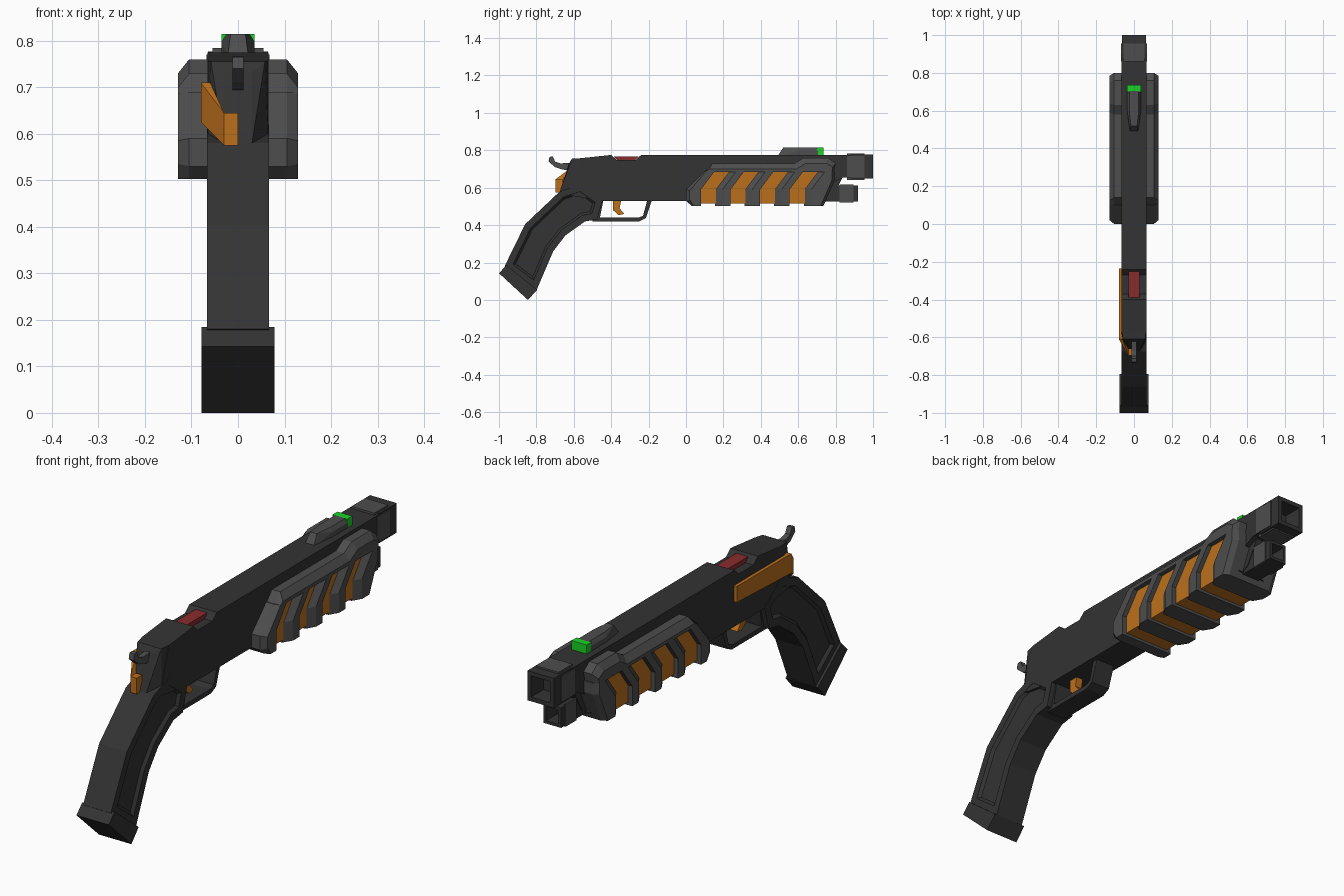
import bpy, bmesh
from mathutils import Vector

if "Cube" in bpy.data.objects:
    bpy.data.objects.remove(bpy.data.objects["Cube"])


def mat(name, col):
    m = bpy.data.materials.new(name)
    m.diffuse_color = (*col, 1)
    m.use_nodes = True
    m.node_tree.nodes["Principled BSDF"].inputs["Base Color"].default_value = m.diffuse_color
    return m


DARK = mat("dark_grey", (0.033, 0.033, 0.033))
GREY = mat("mid_grey", (0.075, 0.075, 0.075))
ORANGE = mat("orange", (0.5, 0.16, 0.012))
RED = mat("red", (0.25, 0.025, 0.025))
GREEN = mat("green", (0.01, 0.65, 0.02))


def finish(name, bm, m):
    bmesh.ops.recalc_face_normals(bm, faces=bm.faces[:])
    me = bpy.data.meshes.new(name)
    bm.to_mesh(me)
    bm.free()
    me.materials.append(m)
    ob = bpy.data.objects.new(name, me)
    bpy.context.collection.objects.link(ob)
    return ob


def layers(name, stack, m, insets=()):
    """Skin a stack of (x, side profile); optionally inset both end faces."""
    bm = bmesh.new()
    rings = [[bm.verts.new((x, y, z)) for y, z in poly] for x, poly in stack]
    n = len(rings[0])
    for a, b in zip(rings, rings[1:]):
        for i in range(n):
            j = (i + 1) % n
            bm.faces.new((a[i], a[j], b[j], b[i]))
    caps = [bm.faces.new(rings[0]), bm.faces.new(rings[-1])]
    bmesh.ops.recalc_face_normals(bm, faces=bm.faces[:])
    for t, d in insets:
        bmesh.ops.inset_individual(bm, faces=caps, thickness=t, depth=d, use_even_offset=True)
    return finish(name, bm, m)


def prism(name, poly, hw, m, insets=()):
    return layers(name, [(-hw, poly), (hw, poly)], m, insets)


def bevelled(name, mid, xm, outer, xo, m):
    return layers(name, [(-xo, outer), (-xm, mid), (xm, mid), (xo, outer)], m)


def hull(name, pts, m):
    bm = bmesh.new()
    vs = [bm.verts.new(p) for p in pts]
    bmesh.ops.convex_hull(bm, input=vs)
    bmesh.ops.dissolve_limit(bm, angle_limit=0.01, verts=bm.verts[:], edges=bm.edges[:])
    return finish(name, bm, m)


def box(x0, x1, y0, y1, z0, z1):
    return [(x, y, z) for x in (x0, x1) for y in (y0, y1) for z in (z0, z1)]


def tube_end(name, hw, y0, y1, z0, z1, wall, depth, m):
    """Box with a square bore in its muzzle face."""
    bm = bmesh.new()
    bmesh.ops.create_cube(bm, size=1)
    for v in bm.verts:
        v.co = Vector((v.co.x * 2 * hw, (y0 + y1) / 2 + v.co.y * (y1 - y0), (z0 + z1) / 2 + v.co.z * (z1 - z0)))
    bm.normal_update()
    f = [f for f in bm.faces if f.normal.y > 0.9]
    bmesh.ops.inset_individual(bm, faces=f, thickness=wall, depth=0)
    bmesh.ops.inset_individual(bm, faces=f, thickness=0.004, depth=-depth)
    return finish(name, bm, m)


# Main body with the notch for the indicator, and tapered tail
prism("body", [(-.63, .56), (-.44, .53), (.75, .53), (.75, .61), (.84, .655), (.90, .655), (.90, .775),
               (-.24, .775), (-.27, .748), (-.37, .748), (-.40, .775), (-.57, .757)], .066, DARK)
hull("body_tail", [(s * x, y, z) for s in (-1, 1) for x, y, z in
                   [(.066, -.56, .758), (.066, -.62, .56), (.058, -.61, .755), (.03, -.625, .73),
                    (.03, -.675, .58), (.066, -.50, .56)]], DARK)
hull("red_indicator", [(x, y, z) for x in (-.028, .028) for y, z in
                       [(-.388, .768), (-.252, .768), (-.275, .745), (-.365, .745)]], RED)

# Muzzles
tube_end("upper_barrel_tip", .064, .88, 1.0, .648, .777, .026, .08, DARK)
prism("upper_muzzle_collar", [(.86, .65), (.96, .65), (.96, .78), (.86, .78)], .062, GREY).hide_render = False
bpy.data.objects.remove(bpy.data.objects["upper_muzzle_collar"])
for nm, x0, x1, z0, z1 in (("top", -.055, .055, .77, .784), ("left", -.068, -.06, .655, .77),
                           ("right", .06, .068, .655, .77), ("bottom", -.055, .055, .642, .655)):
    hull("muzzle_collar_" + nm, box(x0, x1, .86, .955, z0, z1), GREY)
tube_end("lower_barrel", .042, .70, .92, .525, .612, .018, .07, DARK)
for s in (-1, 1):
    hull("lower_collar_plate", box(s * .040, s * .047, .82, .895, .522, .618), GREY)
hull("barrel_bridge", [(x, y, z) for x in (-.045, .045) for y, z in
                       [(.74, .53), (.74, .66), (.84, .66), (.82, .62), (.78, .55)]], DARK)

# Slotted fore grip: orange core, top rail, end pieces, slanted ribs
prism("foregrip_core", [(.04, .515), (.04, .60), (.13, .70), (.75, .70), (.70, .515)], .108, ORANGE)
bevelled("foregrip_top_rail",
         [(.10, .685), (.14, .73), (.58, .73), (.63, .76), (.76, .76), (.80, .73), (.79, .685)], .105,
         [(.10, .685), (.125, .70), (.59, .70), (.64, .73), (.75, .73), (.785, .71), (.78, .685)], .129, GREY)
bevelled("foregrip_rear",
         [(0, .53), (0, .59), (.10, .69), (.155, .69), (.08, .59), (.08, .503), (.03, .503)], .105,
         [(.02, .535), (.02, .585), (.11, .69), (.155, .69), (.08, .59), (.08, .503), (.04, .503)], .129, GREY)
bevelled("foregrip_front",
         [(.63, .503), (.63, .59), (.705, .69), (.795, .69), (.795, .64), (.735, .503)], .105,
         [(.67, .503), (.67, .59), (.745, .69), (.78, .69), (.78, .64), (.72, .503)], .129, GREY)
for k in range(3):
    a = .155 + .158 * k

    def rib(y0, y1):
        return [(y0, .503), (y0, .59), (y0 + .075, .69), (y1 + .075, .69), (y1, .59), (y1, .503)]
    bevelled("foregrip_rib", rib(a, a + .083), .105, rib(a + .04, a + .083), .129, GREY)

# Top sight with green insert
hull("sight", [(x, y, z) for s in (-1, 1) for x, y, z in
               [(s * .036, .60, .77), (s * .022, .49, .77), (s * .036, .705, .77), (s * .036, .705, .797),
                (s * .025, .705, .814), (s * .025, .60, .814), (s * .016, .52, .814), (s * .036, .60, .797)]], GREY)
hull("sight_insert", box(-.036, .036, .70, .735, .77, .814), GREEN)

# Handle with recessed side panels, and butt cap
prism("handle", [(-.675, .58), (-.86, .405), (-.97, .18), (-.80, .05), (-.71, .26), (-.645, .345),
                 (-.54, .42), (-.475, .43), (-.445, .535), (-.56, .62)], .067, DARK,
      [(.035, 0), (.012, -.012)])
prism("butt_cap", [(-1, .143), (-.96, .185), (-.795, .055), (-.845, 0)], .078, DARK)

# Trigger guard, trigger and hammer
prism("trigger_guard", [(-.49, .54), (-.50, .42), (-.25, .42), (-.215, .437), (-.18, .54), (-.205, .54),
                        (-.23, .45), (-.255, .44), (-.46, .44), (-.44, .54)], .045, DARK)
prism("trigger", [(-.39, .54), (-.345, .54), (-.355, .49), (-.33, .46), (-.36, .453), (-.39, .48)], .016, ORANGE)
prism("hammer", [(-.735, .74), (-.73, .765), (-.712, .767), (-.70, .74), (-.67, .73), (-.60, .735), (-.60, .69),
                 (-.66, .697), (-.70, .71)], .012, GREY)

# Orange lever along the left side, wrapping round the back
st = [[(x, -.235, z) for x in (-.08, -.06) for z in (.64, .71)],
      [(x, -.61, z) for x in (-.08, -.06) for z in (.625, .71)],
      [(-.03, y, z) for y in (-.697, -.66) for z in (.575, .645)],
      [(0, y, z) for y in (-.697, -.66) for z in (.575, .645)]]
for nm, a, b in zip(("arm", "bend", "tab"), st, st[1:]):
    hull("side_lever_" + nm, a + b, ORANGE)
